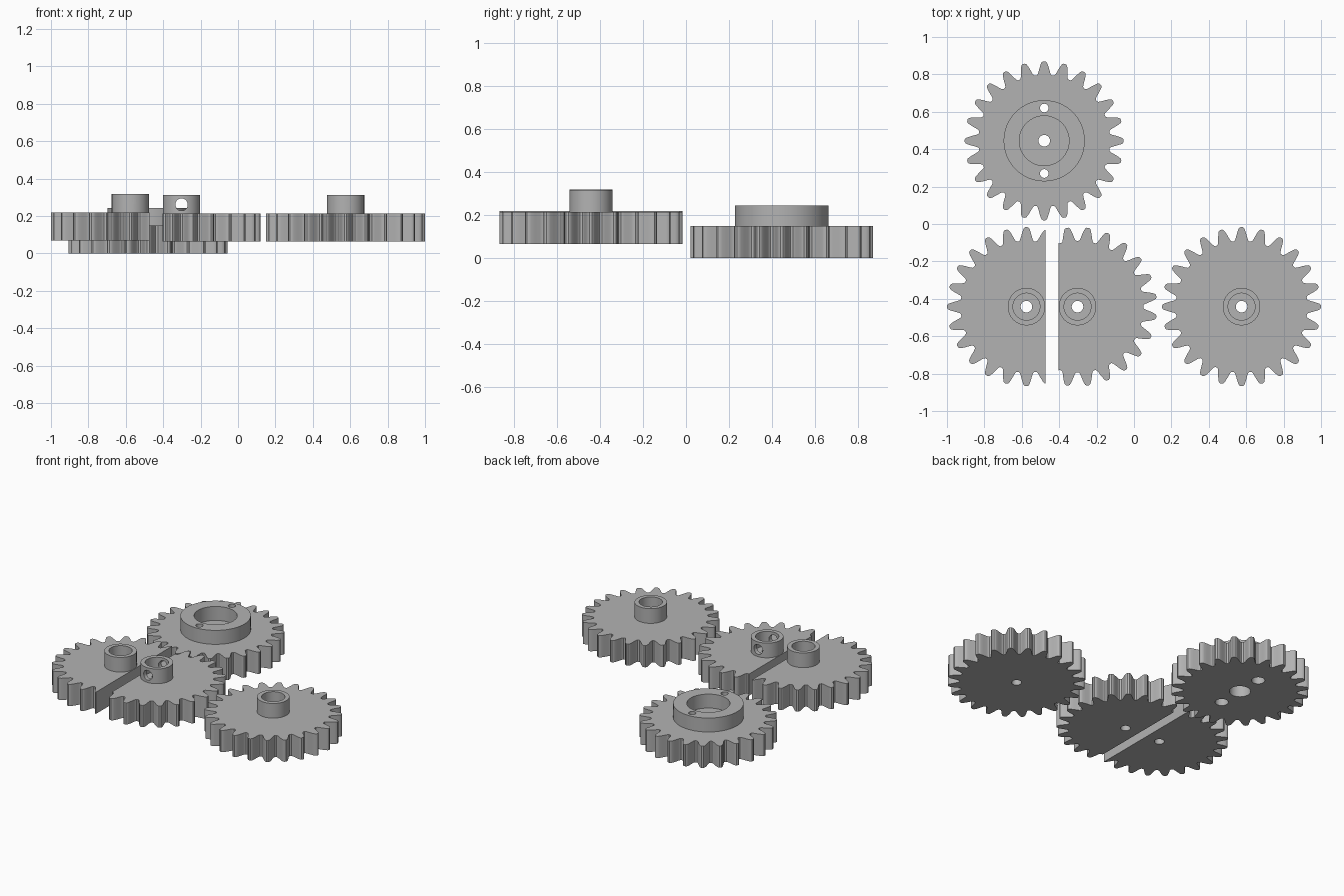
import bpy
import bmesh
import math

default = bpy.data.objects.get("Cube")
if default:
    bpy.data.objects.remove(default, do_unlink=True)

grey = bpy.data.materials.new("plain grey")
grey.use_nodes = True
colour = (0.45, 0.45, 0.45, 1)
grey.diffuse_color = colour
grey.node_tree.nodes["Principled BSDF"].inputs["Base Color"].default_value = colour

TEETH = 24
# Half a tooth from root to tip: (radius, half width)
FLANK = [(0.352, 0.040), (0.357, 0.035), (0.368, 0.031), (0.392, 0.0245),
         (0.410, 0.0185), (0.420, 0.0135), (0.425, 0.006)]


def make_object(name, bm):
    bmesh.ops.recalc_face_normals(bm, faces=bm.faces)
    mesh = bpy.data.meshes.new(name)
    bm.to_mesh(mesh)
    bm.free()
    mesh.materials.append(grey)
    obj = bpy.data.objects.new(name, mesh)
    bpy.context.collection.objects.link(obj)
    return obj


def toothed_disc(name, x, y, bottom, top, turn):
    bm = bmesh.new()
    ring = []
    tooth = [(r, -w) for r, w in FLANK] + [(r, w) for r, w in reversed(FLANK)]
    for i in range(TEETH):
        middle = 2 * math.pi * i / TEETH + turn
        for r, w in tooth:
            a = middle + math.asin(w / r)
            ring.append(bm.verts.new((x + r * math.cos(a), y + r * math.sin(a), bottom)))
    face = bm.faces.new(ring)
    extruded = bmesh.ops.extrude_face_region(bm, geom=[face])["geom"]
    verts = [v for v in extruded if isinstance(v, bmesh.types.BMVert)]
    bmesh.ops.translate(bm, verts=verts, vec=(0, 0, top - bottom))
    return make_object(name, bm)


def cylinder(name, x, y, low, high, radius):
    bm = bmesh.new()
    bmesh.ops.create_cone(bm, cap_ends=True, segments=64, radius1=radius,
                          radius2=radius, depth=high - low)
    bmesh.ops.translate(bm, verts=bm.verts, vec=(x, y, (low + high) / 2))
    return make_object(name, bm)


def combine(target, tool, operation):
    mod = target.modifiers.new(operation.lower(), "BOOLEAN")
    mod.operation = operation
    mod.solver = "EXACT"
    mod.object = tool
    tool.hide_render = True
    bpy.ops.object.select_all(action="DESELECT")
    bpy.context.view_layer.objects.active = target
    target.select_set(True)
    bpy.ops.object.modifier_apply(modifier=mod.name)
    bpy.data.objects.remove(tool, do_unlink=True)


def drill(target, x, y, low, high, radius):
    combine(target, cylinder("drill", x, y, low, high, radius), "DIFFERENCE")


def finish(obj):
    bpy.ops.object.select_all(action="DESELECT")
    bpy.context.view_layer.objects.active = obj
    obj.select_set(True)
    bpy.ops.object.shade_smooth_by_angle(angle=math.radians(30))


def shaft_gear(name, x, y, bottom, turn=0, cut_side=0):
    top = bottom + 0.148
    gear = toothed_disc(name, x, y, bottom, top, turn)
    # Straight trimmed edge beside the hub
    if cut_side:
        bm = bmesh.new()
        bm.from_mesh(gear.data)
        cut = bmesh.ops.bisect_plane(
            bm, geom=bm.verts[:] + bm.edges[:] + bm.faces[:],
            plane_co=(x + cut_side * 0.101, y, 0), plane_no=(cut_side, 0, 0),
            clear_outer=True)["geom_cut"]
        edges = [e for e in cut if isinstance(e, bmesh.types.BMEdge)]
        bmesh.ops.holes_fill(bm, edges=edges)
        bmesh.ops.recalc_face_normals(bm, faces=bm.faces)
        bm.to_mesh(gear.data)
        bm.free()
    # Hub, wide socket and narrow shaft hole
    combine(gear, cylinder("hub", x, y, top - 0.02, top + 0.1, 0.1), "UNION")
    drill(gear, x, y, top, top + 0.2, 0.072)
    drill(gear, x, y, bottom - 0.1, top + 0.1, 0.031)
    # Cross hole for the set screws
    bm = bmesh.new()
    bmesh.ops.create_cone(bm, cap_ends=True, segments=40, radius1=0.033,
                          radius2=0.033, depth=0.4)
    for v in bm.verts:
        px, py, pz = v.co
        v.co = (x + px, y + pz, top + 0.049 + py)
    combine(gear, make_object("screw_drill", bm), "DIFFERENCE")
    finish(gear)


def collar_gear(name, x, y):
    top = 0.148
    gear = toothed_disc(name, x, y, 0, top, 0)
    # Wide collar with its socket
    combine(gear, cylinder("collar", x, y, top - 0.02, 0.243, 0.217), "UNION")
    drill(gear, x, y, top, 0.4, 0.133)
    # Stepped holes: narrow all through, wide from below
    for offset, narrow, wide in ((0, 0.031, 0.066), (0.175, 0.023, 0.041),
                                 (-0.175, 0.023, 0.041)):
        drill(gear, x, y + offset, -0.1, 0.4, narrow)
        drill(gear, x, y + offset, -0.1, 0.08, wide)
    finish(gear)


half_tooth = math.pi / TEETH
shaft_gear("left_gear", 0.575, -0.442, 0.064)
shaft_gear("trimmed_gear_right", -0.575, -0.442, 0.07, cut_side=1)
shaft_gear("trimmed_gear_middle", -0.302, -0.442, 0.064, turn=half_tooth, cut_side=-1)
collar_gear("back_collar_gear", -0.48, 0.445)
